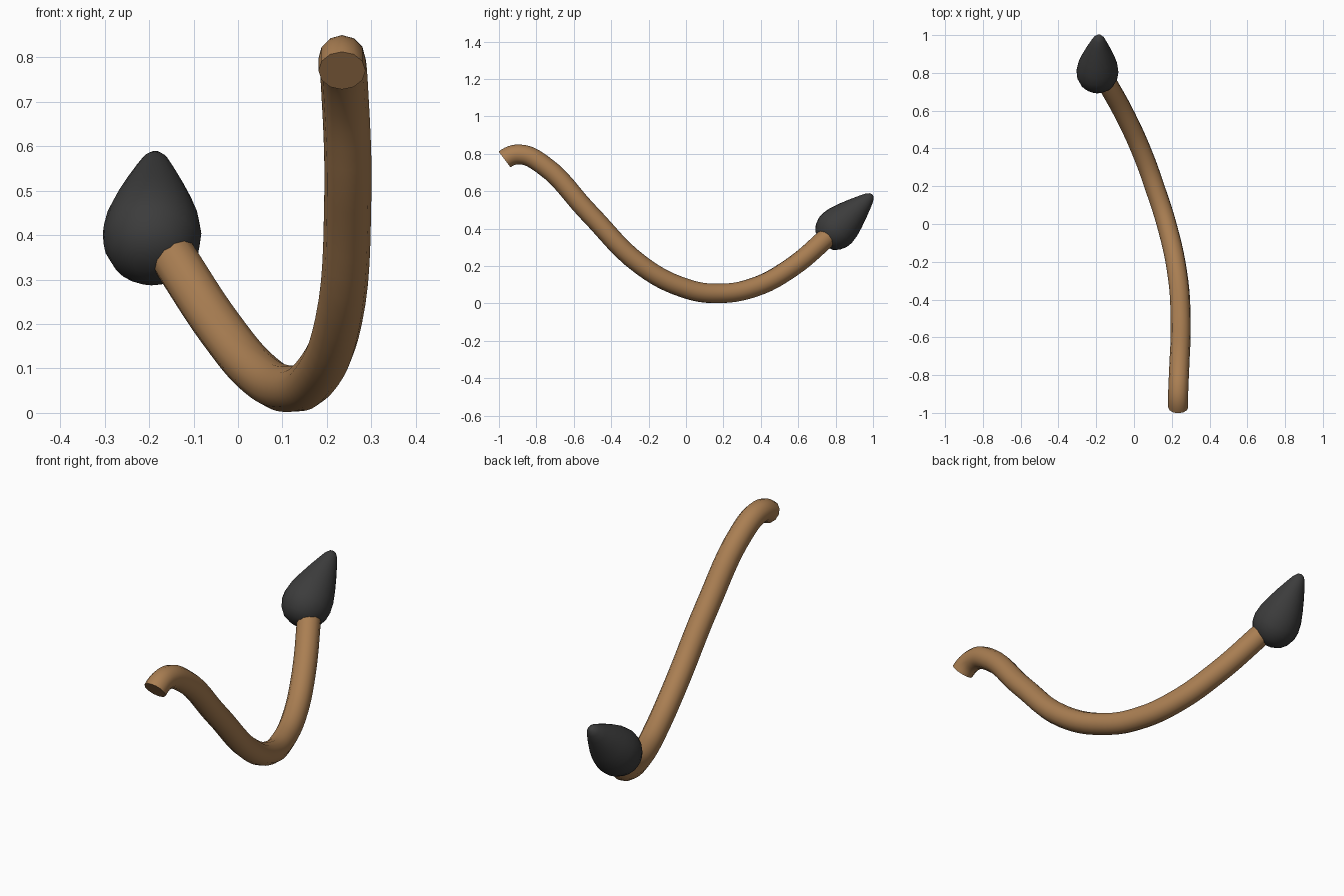
import bpy, math
from mathutils import Vector

if "Cube" in bpy.data.objects:
    bpy.data.objects.remove(bpy.data.objects["Cube"])


def paint(obj, name, color):
    mat = bpy.data.materials.new(name)
    mat.diffuse_color = (*color, 1)
    mat.use_nodes = True
    mat.node_tree.nodes["Principled BSDF"].inputs["Base Color"].default_value = mat.diffuse_color
    obj.data.materials.clear()
    obj.data.materials.append(mat)


def smooth(obj, angle):
    bpy.ops.object.select_all(action='DESELECT')
    obj.select_set(True)
    bpy.context.view_layer.objects.active = obj
    bpy.ops.object.shade_smooth_by_angle(angle=math.radians(angle))


# Tail: round tube swept along a bezier path
path = [(0.234, -0.97, 0.77), (0.234, -0.89, 0.797), (0.239, -0.77, 0.745),
        (0.247, -0.52, 0.485), (0.226, -0.24, 0.205), (0.172, 0.0, 0.08),
        (0.118, 0.17, 0.054), (0.05, 0.36, 0.085), (-0.04, 0.56, 0.19),
        (-0.142, 0.745, 0.345), (-0.16, 0.775, 0.373)]
curve = bpy.data.curves.new("tail_path", 'CURVE')
curve.dimensions = '3D'
curve.resolution_u = 6
curve.bevel_depth = 0.053
curve.bevel_resolution = 4
curve.use_fill_caps = True
spline = curve.splines.new('BEZIER')
spline.bezier_points.add(len(path) - 1)
for bp, co in zip(spline.bezier_points, path):
    bp.co = co
    bp.handle_left_type = bp.handle_right_type = 'AUTO'
# Steeper start so the cut end faces down and forward
first = spline.bezier_points[0]
first.handle_left_type = first.handle_right_type = 'FREE'
step = Vector((0, 0.8, 0.6)) * 0.03
first.handle_right = Vector(path[0]) + step
first.handle_left = Vector(path[0]) - step
tail = bpy.data.objects.new("tail", curve)
bpy.context.collection.objects.link(tail)
bpy.context.view_layer.objects.active = tail
tail.select_set(True)
bpy.ops.object.convert(target='MESH')
tail = bpy.context.view_layer.objects.active
tail.name = "tail"
smooth(tail, 50)
paint(tail, "brown_fur", (0.40, 0.21, 0.085))

# Tuft: teardrop lathed around its own axis (radius, height)
profile = [(0.035, -0.092), (0.068, -0.078), (0.092, -0.052), (0.108, -0.015),
           (0.111, 0.02), (0.104, 0.065), (0.088, 0.115), (0.067, 0.17),
           (0.046, 0.22), (0.03, 0.255), (0.015, 0.274)]
sides = 24
verts = [(r * math.cos(a), r * math.sin(a), h) for r, h in profile
         for a in (2 * math.pi * k / sides for k in range(sides))]
faces = [(i * sides + k, i * sides + (k + 1) % sides,
          (i + 1) * sides + (k + 1) % sides, (i + 1) * sides + k)
         for i in range(len(profile) - 1) for k in range(sides)]
bottom, top = len(verts), len(verts) + 1
verts += [(0, 0, -0.097), (0, 0, 0.279)]
last = (len(profile) - 1) * sides
for k in range(sides):
    n = (k + 1) % sides
    faces += [(bottom, n, k), (top, last + k, last + n)]
mesh = bpy.data.meshes.new("tuft")
mesh.from_pydata(verts, [], faces)
tuft = bpy.data.objects.new("tuft", mesh)
bpy.context.collection.objects.link(tuft)
tuft.location = (-0.194, 0.795, 0.39)
tuft.rotation_euler = Vector((0.03, 0.725, 0.69)).to_track_quat('Z', 'Y').to_euler()
smooth(tuft, 80)
paint(tuft, "dark_fur", (0.045, 0.045, 0.045))
